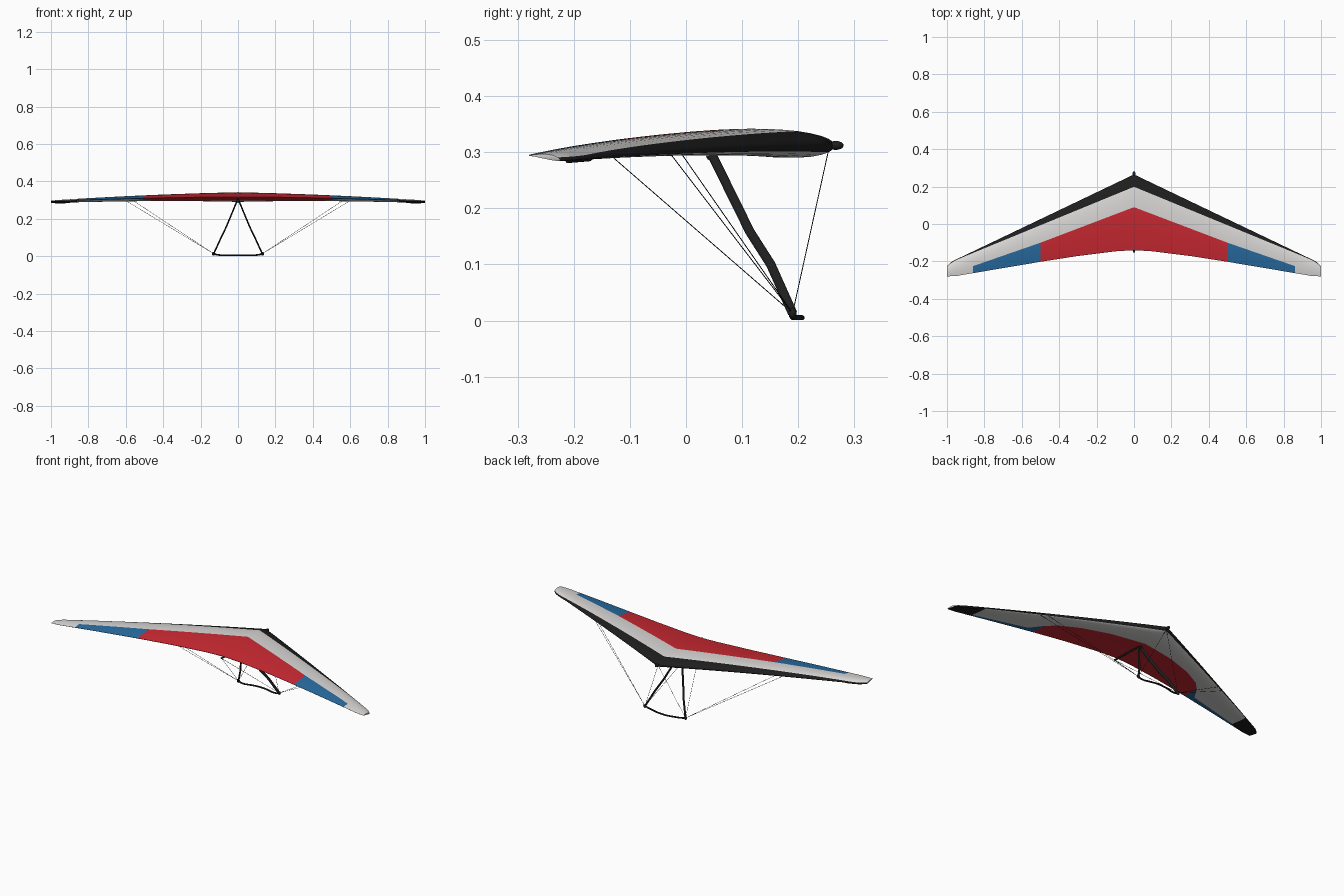
import bpy, bmesh, math
from mathutils import Vector

if "Cube" in bpy.data.objects:
    bpy.data.objects.remove(bpy.data.objects["Cube"])


def material(name, rgb):
    m = bpy.data.materials.new(name)
    m.diffuse_color = (*rgb, 1)
    m.use_nodes = True
    m.node_tree.nodes["Principled BSDF"].inputs["Base Color"].default_value = m.diffuse_color
    return m


WHITE = material("sail white", (0.70, 0.69, 0.68))
RED = material("sail red", (0.60, 0.022, 0.032))
BLUE = material("sail blue", (0.022, 0.15, 0.36))
BLACK = material("black", (0.013, 0.013, 0.013))


def finish(name, bm, mats, angle=40):
    bmesh.ops.recalc_face_normals(bm, faces=bm.faces)
    me = bpy.data.meshes.new(name)
    bm.to_mesh(me)
    bm.free()
    ob = bpy.data.objects.new(name, me)
    bpy.context.collection.objects.link(ob)
    for m in mats:
        me.materials.append(m)
    bpy.ops.object.select_all(action='DESELECT')
    ob.select_set(True)
    bpy.context.view_layer.objects.active = ob
    bpy.ops.object.shade_smooth_by_angle(angle=math.radians(angle))
    return ob


def tube(name, pts, r, mat, wide=1.0, sides=10):
    """Sweep an ellipse (r deep, r*wide wide) along points."""
    pts = [Vector(p) for p in pts]
    bm = bmesh.new()
    rings = []
    for i, p in enumerate(pts):
        t = (pts[min(i + 1, len(pts) - 1)] - pts[max(i - 1, 0)]).normalized()
        ref = Vector((1, 0, 0)) if abs(t.x) < 0.85 else Vector((0, 1, 0))
        u = t.cross(ref).normalized()
        v = t.cross(u)
        rings.append([bm.verts.new(p + u * r * wide * math.cos(a) + v * r * math.sin(a))
                      for a in (2 * math.pi * k / sides for k in range(sides))])
    for a, b in zip(rings, rings[1:]):
        for k in range(sides):
            j = (k + 1) % sides
            bm.faces.new((a[k], a[j], b[j], b[k]))
    bm.faces.new(rings[0])
    bm.faces.new(rings[-1])
    return finish(name, bm, [mat])


def ball(name, loc, scale, mat):
    bm = bmesh.new()
    bmesh.ops.create_uvsphere(bm, u_segments=14, v_segments=8, radius=1)
    for v in bm.verts:
        v.co = Vector((v.co.x * scale[0], v.co.y * scale[1], v.co.z * scale[2])) + Vector(loc)
    return finish(name, bm, [mat])


def lerp_table(table, x):
    for (x0, y0), (x1, y1) in zip(table, table[1:]):
        if x <= x1:
            return y0 + (y1 - y0) * (x - x0) / (x1 - x0)
    return table[-1][1]


# Planform curves, all as functions of |x|
TRAIL = [(0, -0.14), (0.1, -0.146), (0.3, -0.171), (0.5, -0.202), (0.85, -0.261), (0.95, -0.278), (1, -0.28)]
PANEL = [(0, 0.09), (0.5, -0.10), (0.86, -0.225), (1, -0.258)]
PANEL_LOW = [(0, 0.09), (0.2, 0.055), (0.35, 0.005), (0.45, -0.05), (0.5, -0.10), (0.55, -0.18),
             (0.86, -0.25), (1, -0.265)]


def lead(x):
    return 0.265 - 0.478 * x - 0.012 * (max(0, x - 0.96) / 0.04) ** 2


def trail(x):
    return lerp_table(TRAIL, x)


def z_lead(x):
    return 0.312 - 0.027 * x ** 1.7


def surface(x, f, top):
    """Point on the sail at span x, chord fraction f."""
    a = abs(x)
    chord = lead(a) - trail(a)
    z = z_lead(a) * (1 - f) + (0.317 - 0.023 * a ** 1.7) * f
    s = chord / 0.405
    if top:
        z += 0.073 * s ** 0.65 * math.sqrt(f) * (1 - f)
    else:
        z -= 0.079 * s ** 1.3 * math.sqrt(f) * (1 - f) ** 2 + 0.002 * f * s
    return Vector((x, lead(a) - f * chord, z))


# Sail: chordwise bands follow the leading edge strip and the colour panels
N1, N2, N3 = 5, 5, 6


def fractions(a, table):
    chord = lead(a) - trail(a)
    strip = max(0.004, 0.066 * (1 - a / 0.985)) / chord
    panel = (lead(a) - lerp_table(table, a)) / chord
    return ([strip * (i / N1) ** 2 for i in range(N1)]
            + [strip + (panel - strip) * i / N2 for i in range(N2)]
            + [panel + (1 - panel) * i / N3 for i in range(N3 + 1)])


half = [i * 0.05 for i in range(1, 18)] + [0.86, 0.89, 0.92, 0.945, 0.96, 0.97, 0.98, 0.99, 1.0]
spans = [-x for x in reversed(half)] + [0.0] + half
bm = bmesh.new()
loops = []
for x in spans:
    up = [bm.verts.new(surface(x, f, True)) for f in fractions(abs(x), PANEL)]
    low = [bm.verts.new(surface(x, f, False)) for f in fractions(abs(x), PANEL_LOW)[1:]]
    loops.append(up + low[::-1])
count = len(loops[0])
rows = N1 + N2 + N3
for s, (a, b) in enumerate(zip(loops, loops[1:])):
    mid = abs(spans[s] + spans[s + 1]) / 2
    for k in range(count):
        j = (k + 1) % count
        face = bm.faces.new((a[k], a[j], b[j], b[k]))
        top = k < rows
        row = k if top else count - 1 - k
        m = 0
        if row < (N1 if top else 2) or (not top and mid > 0.86):
            m = 3
        elif row >= N1 + N2 and mid < 0.86:
            m = 1 if mid < 0.5 else 2
        face.material_index = m
bm.faces.new(loops[0])
bm.faces.new(loops[-1])
finish("sail", bm, [WHITE, RED, BLUE, BLACK], 50)

# Keel and nose fitting
tube("keel_tube", [(0, 0.27, 0.312), (0, 0.1, 0.303), (0, -0.152, 0.309)], 0.005, BLACK)
ball("nose_fitting", (0, 0.267, 0.312), (0.009, 0.014, 0.008), BLACK)
ball("frame_apex", (0, 0.045, 0.293), (0.009, 0.009, 0.008), BLACK)

# Base bar, dipped at the ends and bowed
right = [(0.13, 0.19, 0.014), (0.115, 0.188, 0.008), (0.09, 0.191, 0.005), (0.06, 0.199, 0.005),
         (0.03, 0.205, 0.005)]
tube("base_bar", [(-x, y, z) for x, y, z in right] + [(0, 0.207, 0.005)] + right[::-1], 0.0045, BLACK)

for side, s in (("left", -1), ("right", 1)):
    corner = (0.13 * s, 0.19, 0.013)
    # Leading edge tube end
    tube(side + "_leading_tube", [(s * x, lead(x) - 0.006, z_lead(x) - 0.001) for x in (0.9, 0.94, 0.978)],
         0.0045, BLACK)
    # Streamlined upright, slightly bent
    tube(side + "_upright", [(0.004 * s, 0.045, 0.298), (0.062 * s, 0.114, 0.158),
                             (0.09 * s, 0.151, 0.10), corner], 0.0038, BLACK, wide=2.2, sides=12)
    ball(side + "_corner", corner, (0.010, 0.007, 0.010), BLACK)
    # Rigging wires
    ends = {"front_wire": (0, 0.255, 0.308), "rear_wire": (0, -0.15, 0.308),
            "side_wire_outer": (0.605 * s, -0.03, 0.3), "side_wire_inner": (0.565 * s, -0.01, 0.3)}
    for name, end in ends.items():
        tube(side + "_" + name, [corner, end], 0.0008, BLACK, sides=6)
